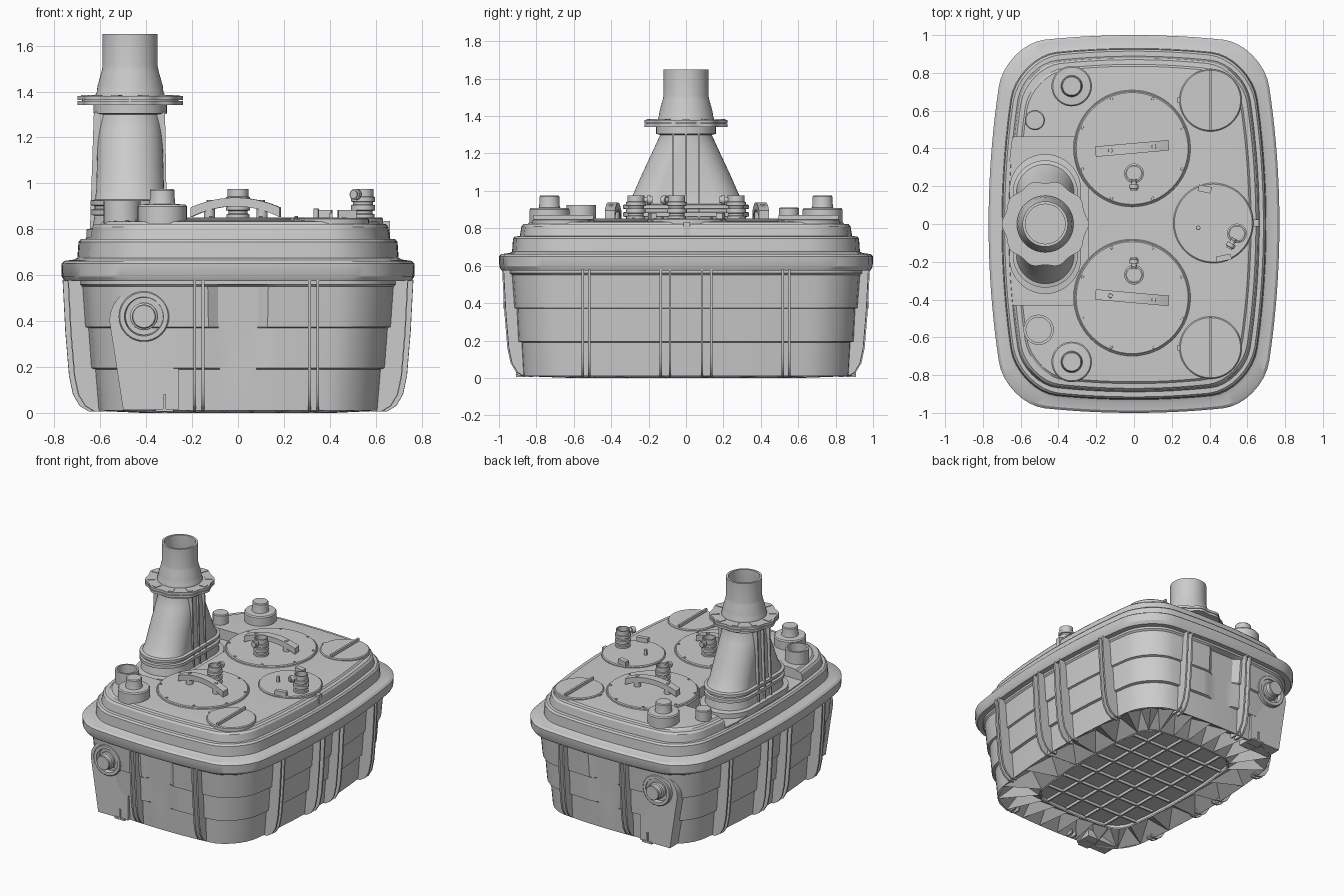
import bpy, bmesh
from math import sin, cos, pi, radians
from mathutils import Matrix, Vector

if "Cube" in bpy.data.objects:
    bpy.data.objects.remove(bpy.data.objects["Cube"])


def make(name, verts, faces, mat=None):
    bm = bmesh.new()
    vs = [bm.verts.new(v) for v in verts]
    for f in faces:
        bm.faces.new([vs[i] for i in f])
    bmesh.ops.remove_doubles(bm, verts=bm.verts, dist=1e-5)
    bmesh.ops.recalc_face_normals(bm, faces=bm.faces)
    me = bpy.data.meshes.new(name)
    bm.to_mesh(me)
    bm.free()
    ob = bpy.data.objects.new(name, me)
    bpy.context.collection.objects.link(ob)
    if mat:
        ob.matrix_world = mat
    return ob


def loft(name, rings, caps=(True, True), mat=None):
    n = len(rings[0])
    faces = [(k * n + i, k * n + (i + 1) % n, (k + 1) * n + (i + 1) % n, (k + 1) * n + i)
             for k in range(len(rings) - 1) for i in range(n)]
    if caps[0]:
        faces.append(tuple(range(n)))
    if caps[1]:
        faces.append(tuple(range((len(rings) - 1) * n, len(rings) * n)))
    return make(name, [p for r in rings for p in r], faces, mat)


def outline(hx, hy, z, r=0.25, n=20, arc=8):
    """Rounded rectangle with gently bulging sides."""
    corners = []
    for k, (sx, sy) in enumerate([(1, 1), (-1, 1), (-1, -1), (1, -1)]):
        corners.append([(sx * (hx - r) + r * cos((k + i / arc) * pi / 2),
                         sy * (hy - r) + r * sin((k + i / arc) * pi / 2)) for i in range(arc + 1)])
    pts = []
    for k in range(4):
        a, b = corners[k][-1], corners[(k + 1) % 4][0]
        pts += corners[k] + [(a[0] + (b[0] - a[0]) * i / n, a[1] + (b[1] - a[1]) * i / n) for i in range(1, n)]
    return [Vector((x * (1 - 0.12 * (y / hy) ** 2), y * (1 - 0.05 * (x / hx) ** 2), z)) for x, y in pts]


def lathe(name, loc, prof, seg=40, rot=None):
    rings = [[(r * cos(2 * pi * i / seg), r * sin(2 * pi * i / seg), z) for i in range(seg)] for r, z in prof]
    caps = (prof[0] != prof[-1],) * 2
    return loft(name, rings, caps, Matrix.Translation(loc) @ (rot or Matrix()))


def cyl(name, loc, r, z0, z1, seg=32):
    c = min(0.006, r * 0.1)
    return lathe(name, (loc[0], loc[1], 0), [(r, z0), (r, z1 - c), (r - c, z1)], seg)


def plate(name, pts, t, mat):
    """Extrude an x-z outline by t along y, centred."""
    return loft(name, [[(x, -t / 2, z) for x, z in pts], [(x, t / 2, z) for x, z in pts]], mat=mat)


def box(name, loc, size, rz=0):
    x, y, z = (s / 2 for s in size)
    return plate(name, [(-x, -z), (x, -z), (x, z), (-x, z)], size[1],
                 Matrix.Translation(loc) @ Matrix.Rotation(rz, 4, 'Z'))


# Tank body with stepped walls and a plain strip in the end walls
steps = [(.64, .885, .01), (.655, .895, .19), (.672, .912, .195), (.685, .92, .37),
         (.698, .932, .375), (.71, .945, .55), (.72, .955, .56), (.72, .955, .60)]
body = [outline(*s, r=.21) for s in steps]
for ring in body[2:6]:
    for p in ring:
        if abs(p.x) < 0.09:
            p.y = (0.885 + 0.05 * p.z) * (1 if p.y > 0 else -1)
loft("tank_body", body, (False, True))

# Tank rim and lower lid tier
rim = [(.69, .92, .575), (.757, .987, .575), (.768, .998, .595), (.77, 1.0, .65), (.757, .987, .662),
       (.715, .945, .668), (.70, .93, .675), (.695, .925, .745), (.685, .915, .757), (.60, .83, .76)]
loft("tank_rim", [outline(*s, r=.235) for s in rim])

# Upper lid tier with the recess for the duct cut away
tier = [(.665, .89, .75), (.655, .88, .81), (.645, .87, .822), (.62, .845, .824), (.61, .835, .834), (.50, .75, .84)]
lid = loft("lid_top", [outline(*s, r=.2) for s in tier])
cutter = box("recess_cutter", (-.54, .015, .9), (.60, .89, .27))
cutter.hide_render = True
mod = lid.modifiers.new("recess", 'BOOLEAN')
mod.operation, mod.object, mod.solver = 'DIFFERENCE', cutter, 'EXACT'
bpy.context.view_layer.objects.active = lid
bpy.ops.object.modifier_apply(modifier=mod.name)
bpy.data.objects.remove(cutter)

# Underside: pyramid pockets around a ribbed floor
inner, outer = outline(.42, .62, 0, r=.1)[::4], body[0][::4]
m = len(inner)
verts, faces = inner + outer, []
for i in range(m):
    j = (i + 1) % m
    quad = [i, j, m + j, m + i]
    verts = verts + [sum((verts[q] for q in quad), Vector()) / 4 + Vector((0, 0, .08))]
    faces += [(quad[k], quad[(k + 1) % 4], len(verts) - 1) for k in range(4)]
make("underside_pockets", verts, faces)
loft("floor_pad", [outline(.42, .62, z, r=.1) for z in (.02, .03)])
loft("floor_edge", [outline(.42, .62, 0, r=.1), outline(.42, .62, .025, r=.1),
                    outline(.41, .61, .025, r=.1), outline(.41, .61, 0, r=.1)], (False, False))
for i in range(4):
    box("floor_rib_long", ((i - 1.5) * .165, 0, .011), (.012, 1.19, .02))
for i in range(6):
    box("floor_rib_cross", (0, (i - 2.5) * .175, .011), (.76, .012, .02))


# Wall fins in pairs
def fin(loc, ang, R):
    prof = [(R - .1, .58), (R, .58), (R - .012, .35), (R - .028, .16), (R - .045, .08),
            (R - .075, .03), (R - .115, .006), (R - .16, .006), (R - .16, .2)]
    plate("wall_fin", prof, .012, Matrix.Translation(loc) @ Matrix.Rotation(radians(ang), 4, 'Z'))


for s in (-1, 1):
    for c, gap in ((-.535, .035), (-.11, .05), (.11, .05), (.535, .035)):
        for y in (c - gap / 2, c + gap / 2):
            fin((0, y, 0), 0 if s > 0 else 180, .765 * (1 - .11 * y * y))
    for c in (-.17, .33):
        for x in (c - .018, c + .018):
            fin((x, 0, 0), 90 * s, .985 * (1 - .08 * x * x))

# Side inlets on the front and back, with their raised panels and foot tabs
arch = [(-.50, .012), (-.26, .012)] + [(-.41 + .15 * cos(pi * i / 20), .40 + .15 * sin(pi * i / 20)) for i in range(21)]
for s in (-1, 1):
    plate("inlet_panel", arch, .12, Matrix.Translation((0, s * .84, 0)) @ Matrix.Rotation(0, 4, 'Z'))
    turn = Matrix.Rotation(-s * pi / 2, 4, 'X')
    lathe("inlet_socket", (-.41, 0, .42), [(.11, .85), (.11, .925), (.105, .93), (.085, .93), (.08, .90), (.08, .85),
                                          (.11, .85)], rot=turn)
    lathe("inlet_stub", (-.41, 0, .42), [(.06, .85), (.06, .935), (.052, .94), (.052, .972), (.048, .977)], rot=turn)
    box("foot_tab", (-.32, s * .875, .012), (.08, .07, .012))
    box("foot_web", (-.32, s * .89, .045), (.012, .04, .07))


# Oval duct rising from the recess
def oval(r, h, z, n=48):
    a = [2 * pi * (i + .5) / n for i in range(n)]
    return [(-.47 + r * cos(t), r * sin(t) + (h if sin(t) > 0 else -h), z) for t in a]


duct = [(.19, .18, .75), (.19, .18, .80), (.165, .165, .805), (.155, .165, .86), (.172, .165, .863), (.172, .165, .885),
        (.155, .165, .888), (.155, .165, .902), (.172, .165, .905), (.172, .165, .925), (.153, .163, .93),
        (.148, .14, .97), (.145, .095, 1.08), (.14, .03, 1.23), (.137, 0.001, 1.30), (.137, .001, 1.35)]
loft("outlet_duct", [oval(*d) for d in duct])
for y in (-.07, 0, .07):
    plate("duct_rib", [(-.645, .80), (-.30, .80), (-.312, .97), (-.318, 1.31), (-.628, 1.31)], .01,
          Matrix.Translation((0, y, 0)))
lathe("duct_collar", (-.47, 0, 0), [(.14, 1.30), (.16, 1.305), (.16, 1.345)])

# Scalloped flanges with raised pads, and the open outlet neck
for z0, z1 in ((1.342, 1.359), (1.363, 1.38)):
    star = [(.223 + .007 * cos(10 * 2 * pi * i / 120), 2 * pi * i / 120) for i in range(120)]
    loft("outlet_flange", [[(-.47 + r * cos(a), r * sin(a), z) for r, a in star] for z in (z0, z1)])
lathe("flange_gasket", (-.47, 0, 0), [(.21, 1.35), (.21, 1.37)])
for i in range(10):
    a = 2 * pi * i / 10
    box("flange_pad", (-.47 + .19 * cos(a), .19 * sin(a), 1.379), (.05, .035, .01), a)
lathe("outlet_neck", (-.47, 0, 0), [(.15, 1.375), (.15, 1.39), (.145, 1.40), (.142, 1.425), (.124, 1.49), (.12, 1.51),
                                   (.12, 1.65), (.105, 1.65), (.105, 1.50), (.125, 1.41), (.125, 1.375), (.15, 1.375)], 48)


# Valve nozzle: stacked rings with a sideways spout
def nozzle(x, y, ang):
    lathe("nozzle_body", (x, y, 0), [(.05, .83), (.05, .865), (.042, .868), (.042, .88), (.052, .883), (.052, .905),
                                    (.043, .908), (.043, .918), (.052, .921), (.052, .94), (.045, .943), (.045, .975),
                                    (.038, .975), (.038, .94)], 32)
    rot = Matrix.Rotation(radians(ang), 4, 'Z') @ Matrix.Rotation(pi / 2, 4, 'Y')
    lathe("nozzle_spout", (x, y, .952), [(.014, .03), (.014, .06), (.024, .06), (.024, .08), (.018, .082),
                                        (.018, .09)], 20, rot)


# Two large pump hatches with arched handles
for s in (-1, 1):
    cx, cy = -.01, .005 + s * .395
    cyl("hatch_boss", (cx, cy), .312, .74, .843, 64)
    cyl("hatch_cover", (cx, cy), .302, .84, .852, 64)
    for i in range(8):
        a = 2 * pi * (i + .5) / 8
        cyl("hatch_bolt", (cx + .285 * cos(a), cy + .285 * sin(a)), .008, .845, .857, 8)
    xs = [-.195 + .039 * i / 1.6 for i in range(17)]
    bow = [(x, .938 - .045 * (x / .2) ** 2) for x in xs] + [(x, .90 - .05 * (x / .2) ** 2) for x in xs[::-1]]
    plate("hatch_handle", bow, .055, Matrix.Translation((cx, cy, 0)) @ Matrix.Rotation(radians(5 * s), 4, 'Z'))
    for x in (-.115, .115):
        cyl("handle_post", (cx + x, cy + s * x * .09), .024, .845, .905, 20)
        cyl("handle_screw", (cx + x, cy + s * x * .09), .013, .90, .928, 6)
    nozzle(0, s * .268, -90 * s)

    # Screw caps with a grip bar
    cyl("screw_cap", (.405, s * .655), .165, .82, .85, 56)
    box("screw_cap_grip", (.405, s * .655, .855), (.014, .32, .03))
    box("screw_cap_tab", (.245, s * .655, .838), (.03, .03, .02))

    # Stepped spigots
    lathe("stepped_spigot", (-.33, s * .73, 0), [(.107, .82), (.107, .90), (.10, .908), (.057, .91), (.055, .918),
                                                (.053, .97), (.048, .976)])

# Sensor hatch
cyl("sensor_hatch", (.42, .005), .212, .82, .852, 56)
nozzle(.545, -.05, -118)
box("sensor_clip", (.375, .185, .858), (.07, .035, .05), -.2)
box("sensor_clip", (.475, -.18, .858), (.08, .03, .05), .2)
cyl("sensor_pin", (.34, -.02), .012, .84, .89, 12)

# Small spigots, lid clip and slotted label pad
cyl("small_spigot", (-.525, .55), .053, .80, .91)
lathe("open_spigot", (-.505, -.56, 0), [(.08, .80), (.08, .925), (.066, .925), (.066, .83)])
box("lid_clip", (.648, .005, .80), (.03, .035, .07))
box("vent_slot_pad", (-.635, .395, .762), (.035, .13, .012), -.12)

# Smooth shading with crisp edges
for ob in bpy.context.scene.objects:
    ob.select_set(True)
    bpy.context.view_layer.objects.active = ob
bpy.ops.object.shade_smooth_by_angle(angle=radians(30))
